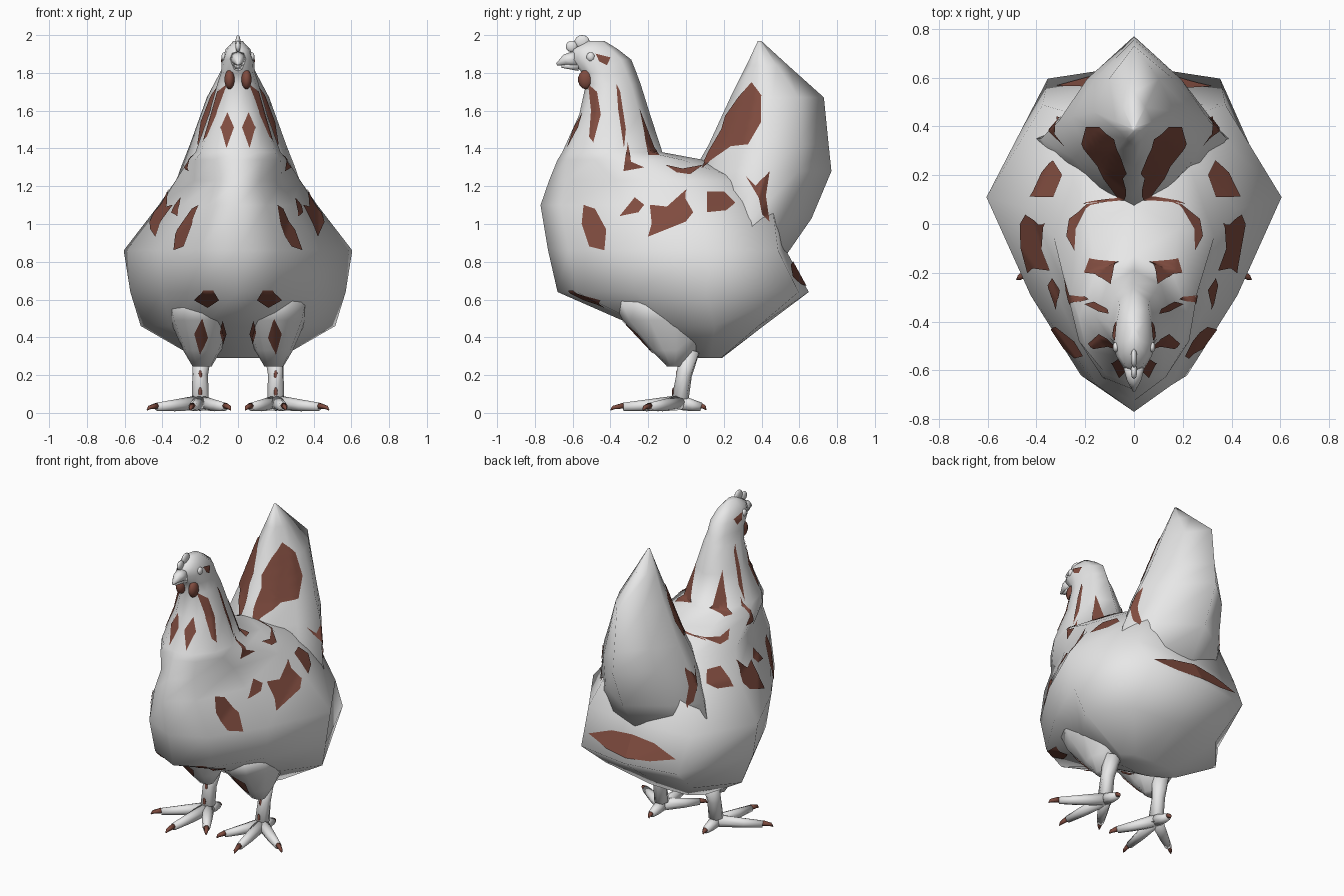
import bpy, bmesh, math
from mathutils import Vector
from mathutils.bvhtree import BVHTree

if "Cube" in bpy.data.objects:
    bpy.data.objects.remove(bpy.data.objects["Cube"])


def material(name, rgb):
    m = bpy.data.materials.new(name)
    m.diffuse_color = (*rgb, 1)
    m.use_nodes = True
    m.node_tree.nodes["Principled BSDF"].inputs["Base Color"].default_value = m.diffuse_color
    return m


WHITE = material("feather_white", (0.8, 0.8, 0.8))
BROWN = material("rust_brown", (0.215, 0.072, 0.05))


def finish(name, bm, mat, recalc=True):
    if recalc:
        bmesh.ops.recalc_face_normals(bm, faces=bm.faces)
    for f in bm.faces:
        f.smooth = True
    me = bpy.data.meshes.new(name)
    bm.to_mesh(me)
    bm.free()
    me.materials.append(mat)
    ob = bpy.data.objects.new(name, me)
    bpy.context.collection.objects.link(ob)
    return ob


BODY = [(0, -1), (.36, -.87), (.7, -.48), (1, 0), (.62, .9), (0, 1)]
ROUND = [(0, -1), (.5, -.87), (.87, -.5), (1, 0), (.7, .7), (0, 1)]
TAIL = [(0, -1), (.45, -.72), (.8, -.4), (1, 0), (.62, .5), (0, 1)]


def loft(name, rings, cx=0):
    """Stack symmetric rings: (section, z, front y, back y, half width, y of widest point)."""
    bm = bmesh.new()
    loops = []
    for sec, z, yf, yb, w, ys in rings:
        half = [(a * w, ys + b * (yb - ys if b > 0 else ys - yf)) for a, b in sec]
        pts = half + [(-x, y) for x, y in half[-2:0:-1]]
        loops.append([bm.verts.new((cx + x, y, z)) for x, y in pts])
    n = len(loops[0])
    for a, b in zip(loops, loops[1:]):
        for i in range(n):
            j = (i + 1) % n
            bm.faces.new((a[i], a[j], b[j], b[i]))
    bm.faces.new(loops[0][::-1])
    bm.faces.new(loops[-1])
    return finish(name, bm, WHITE)


def tube(name, pts, radii, mat, sides=8):
    """Tapered tube through points."""
    bm = bmesh.new()
    pts = [Vector(p) for p in pts]
    loops = []
    for k, p in enumerate(pts):
        d = pts[min(k + 1, len(pts) - 1)] - pts[max(k - 1, 0)]
        q = d.to_track_quat('Z', 'Y')
        loops.append([bm.verts.new(p + q @ Vector((math.cos(t) * radii[k], math.sin(t) * radii[k], 0)))
                      for t in (2 * math.pi * i / sides for i in range(sides))])
    for a, b in zip(loops, loops[1:]):
        for i in range(sides):
            j = (i + 1) % sides
            bm.faces.new((a[i], a[j], b[j], b[i]))
    bm.faces.new(loops[0][::-1])
    bm.faces.new(loops[-1])
    return finish(name, bm, mat)


def blob(name, loc, size, mat):
    bm = bmesh.new()
    bmesh.ops.create_uvsphere(bm, u_segments=10, v_segments=7, radius=1)
    for v in bm.verts:
        v.co = Vector(loc) + Vector(size) * v.co
    return finish(name, bm, mat)


# Body, neck and head in one loft
body = loft("body", [
    (BODY, .29, .02, .19, .22, .13), (BODY, .46, -.27, .41, .515, .15),
    (BODY, .64, -.68, .65, .57, .11), (BODY, .86, -.73, .53, .605, .11),
    (BODY, 1.10, -.77, .50, .42, .06), (BODY, 1.23, -.725, .34, .33, -.05),
    (ROUND, 1.34, -.68, .09, .26, -.28), (ROUND, 1.38, -.655, -.125, .225, -.38),
    (ROUND, 1.58, -.565, -.19, .155, -.38), (ROUND, 1.74, -.53, -.24, .11, -.41),
    (ROUND, 1.80, -.55, -.262, .09, -.44), (ROUND, 1.87, -.61, -.29, .085, -.47),
    (ROUND, 1.925, -.60, -.36, .065, -.49), (ROUND, 1.968, -.52, -.43, .025, -.48)])

# Upright tail
tail = loft("tail", [
    (TAIL, .82, .20, .52, .42, .35), (TAIL, 1.03, .05, .665, .38, .35),
    (TAIL, 1.28, .04, .77, .31, .42), (TAIL, 1.42, .12, .755, .255, .44),
    (TAIL, 1.67, .235, .73, .165, .46), (TAIL, 1.84, .32, .54, .075, .42),
    (TAIL, 1.968, .38, .40, .008, .39)])

thighs = [loft("thigh", [
    (ROUND, .245, -.10, -.02, .05, -.06), (ROUND, .33, -.185, .06, .10, -.05),
    (ROUND, .49, -.335, .20, .17, -.05), (ROUND, .62, -.40, .25, .2, -.05)], s * .19)
    for s in (-1, 1)]

# Beak, comb, wattles, eyes
tube("upper_beak", [(0, -.58, 1.875), (0, -.64, 1.868), (0, -.685, 1.845)], [.045, .03, .006], WHITE)
tube("lower_beak", [(0, -.57, 1.84), (0, -.66, 1.835)], [.03, .008], WHITE)
blob("comb_front", (0, -.605, 1.94), (.014, .032, .03), WHITE)
blob("comb_top", (0, -.55, 1.965), (.014, .04, .035), WHITE)
for s in (-1, 1):
    blob("wattle", (s * .045, -.53, 1.765), (.028, .042, .052), BROWN)
    blob("eye", (s * .074, -.505, 1.885), (.014, .022, .024), WHITE)

# Legs, toes and claws
for s in (-1, 1):
    tube("leg", [(s * .19, .02, .33), (s * .2, -.01, .2), (s * .2, -.03, .08), (s * .2, -.03, .03)],
         [.055, .042, .045, .04], WHITE)
    for x, y in ((.47, -.22), (.25, -.385), (.045, -.27), (.2, .10)):
        a = Vector((s * .2, -.03, .055))
        b = Vector((s * x, y, .028))
        mid = a.lerp(b, .5) - Vector((0, 0, .002))
        c = a.lerp(b, .85)
        tube("toe", [a, mid, c], [.04, .031, .022], WHITE)
        tube("claw", [c + Vector((0, 0, .006)), b, b + (b - a) * .04 - Vector((0, 0, .012))],
             [.017, .011, .003], BROWN, 6)
    # Small flecks on the shank
    for y, z in ((-.056, .2), (-.076, .11)):
        blob("shank_fleck", (s * .2, y + .008, z), (.01, .006, .025), BROWN)

# Thin plumage markings laid on the surface
bm = bmesh.new()
for ob in [body, tail] + thighs:
    bm.from_mesh(ob.data)
tree = BVHTree.FromBMesh(bm)
bm.free()

VIEWS = {  # plane point -> ray start, ray direction
    "side": (lambda a, b, s: Vector((s * 2, a, b)), lambda s: Vector((-s, 0, 0))),
    "front": (lambda a, b, s: Vector((s * a, -2, b)), lambda s: Vector((0, 1, 0))),
    "back": (lambda a, b, s: Vector((s * a, 2, b)), lambda s: Vector((0, -1, 0)))}


def marking(name, view, pts):
    start, direction = VIEWS[view]
    for s in (-1, 1):
        bm = bmesh.new()
        bm.faces.new([bm.verts.new((a, b, 0)) for a, b in pts])
        bmesh.ops.triangulate(bm, faces=bm.faces[:])
        bmesh.ops.subdivide_edges(bm, edges=bm.edges[:], cuts=7, use_grid_fill=True)
        lost = []
        for v in bm.verts:
            hit, normal, _, _ = tree.ray_cast(start(v.co.x, v.co.y, s), direction(s))
            if hit is None:
                lost.append(v)
                continue
            if normal.dot(direction(s)) > 0:
                normal = -normal
            v.co = hit + normal * .005
        bmesh.ops.delete(bm, geom=lost, context='VERTS')
        long = [e for e in bm.edges if e.calc_length() > .12]
        bmesh.ops.delete(bm, geom=long, context='EDGES')
        # Face the plate outwards
        for f in bm.faces:
            f.normal_update()
            if f.normal.dot(direction(s)) > 0:
                f.normal_flip()
        finish(name, bm, BROWN, False)


marking("breast_mark", "side", [(-.54, 1.1), (-.48, 1.08), (-.42, .97), (-.43, .86), (-.51, .88), (-.55, 1.0)])
marking("wing_mark", "side", [(-.19, 1.1), (-.1, 1.09), (0, 1.18), (0, 1.13), (.04, 1.06), (0, 1.01),
                              (-.2, .93), (-.18, 1.0)])
marking("wing_front_mark", "side", [(-.35, 1.04), (-.27, 1.14), (-.22, 1.1), (-.25, 1.06)])
marking("wing_back_mark", "side", [(.11, 1.17), (.2, 1.17), (.26, 1.11), (.21, 1.07), (.11, 1.06)])
marking("flank_mark", "side", [(.32, 1.25), (.37, 1.2), (.44, 1.28), (.42, 1.15), (.44, 1.01), (.4, 1.05), (.38, 1.15)])
marking("tail_mark", "side", [(.08, 1.29), (.14, 1.34), (.24, 1.41), (.33, 1.42), (.4, 1.54), (.4, 1.68),
                              (.35, 1.75), (.28, 1.67), (.21, 1.57), (.19, 1.5), (.12, 1.38)])
marking("saddle_mark", "side", [(-.11, 1.31), (-.02, 1.29), (.09, 1.31), (.02, 1.26), (-.05, 1.27)])
marking("neck_streak", "side", [(-.37, 1.74), (-.35, 1.7), (-.32, 1.5), (-.33, 1.4), (-.36, 1.6)])
marking("nape_streak", "side", [(-.25, 1.61), (-.17, 1.4), (-.14, 1.36), (-.2, 1.36)])
marking("neck_base_mark", "side", [(-.31, 1.43), (-.29, 1.33), (-.22, 1.3), (-.33, 1.28)])
marking("throat_mark", "side", [(-.515, 1.74), (-.47, 1.7), (-.45, 1.58), (-.49, 1.43), (-.51, 1.46), (-.5, 1.6)])
marking("cheek_mark", "side", [(-.48, 1.9), (-.4, 1.88), (-.42, 1.84), (-.46, 1.86)])
marking("breast_diamond", "front", [(.055, 1.59), (.09, 1.51), (.06, 1.4), (.02, 1.51)])
marking("belly_mark", "front", [(.1, .6), (.13, .65), (.18, .65), (.23, .6), (.16, .56)])
marking("thigh_mark", "front", [(.19, .5), (.23, .42), (.2, .31), (.16, .4)])
marking("thigh_side_mark", "front", [(.08, .49), (.1, .43), (.08, .36), (.06, .42)])
marking("rump_mark", "back", [(0, .8), (.16, .78), (.32, .72), (.16, .68), (0, .67)])
